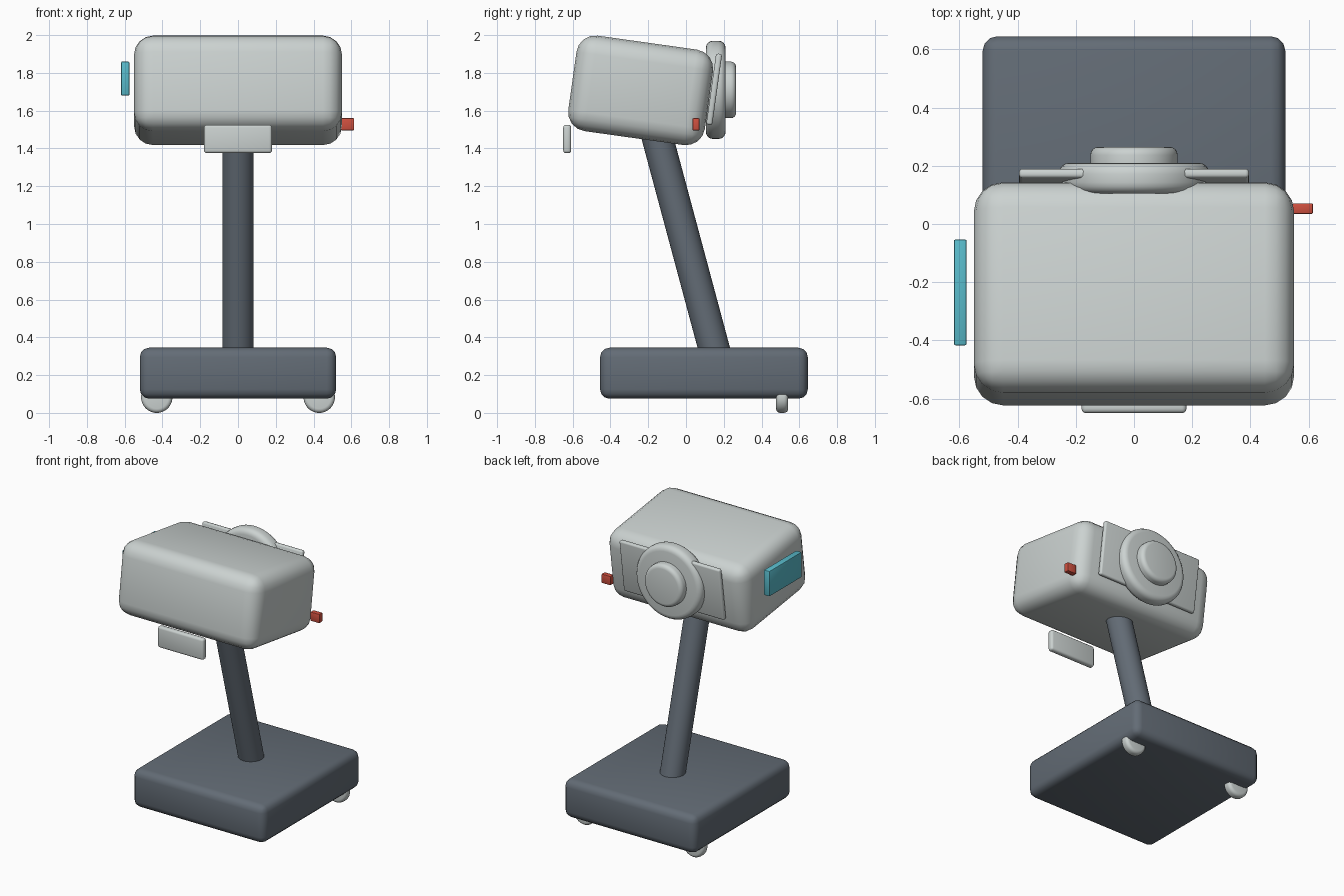
import bpy, math
from mathutils import Vector

if "Cube" in bpy.data.objects:
    bpy.data.objects.remove(bpy.data.objects["Cube"])


def material(name, color):
    m = bpy.data.materials.new(name)
    m.diffuse_color = (*color, 1)
    m.use_nodes = True
    m.node_tree.nodes["Principled BSDF"].inputs["Base Color"].default_value = m.diffuse_color
    return m


LIGHT = material("light_grey", (0.60, 0.645, 0.635))
DARK = material("slate_grey", (0.125, 0.15, 0.18))
CYAN = material("cyan", (0.10, 0.50, 0.60))
RED = material("red", (0.62, 0.08, 0.05))
HEAD_TILT = math.radians(-8)


def finish(ob, name, mat, bevel, segments):
    """Name, colour, round the edges and smooth the active object."""
    ob.name = name
    ob.data.materials.append(mat)
    bpy.ops.object.transform_apply(location=False, rotation=False, scale=True)
    if bevel:
        mod = ob.modifiers.new("rounded_edges", 'BEVEL')
        mod.width = bevel
        mod.segments = segments
        mod.limit_method = 'ANGLE'
        mod.angle_limit = math.radians(40)
        bpy.ops.object.modifier_apply(modifier=mod.name)
    bpy.ops.object.shade_smooth_by_angle(angle=math.radians(40))
    return ob


def box(name, center, size, mat, bevel, tilt=0, segments=3):
    bpy.ops.mesh.primitive_cube_add(size=1, location=center, rotation=(tilt, 0, 0))
    ob = bpy.context.object
    ob.scale = size
    return finish(ob, name, mat, bevel, segments)


def rod(name, start, end, radius, mat, bevel=0, segments=4, sides=48):
    a, b = Vector(start), Vector(end)
    bpy.ops.mesh.primitive_cylinder_add(
        vertices=sides, radius=radius, depth=(b - a).length, location=(a + b) / 2,
        rotation=(b - a).to_track_quat('Z', 'Y').to_euler())
    return finish(bpy.context.object, name, mat, bevel, segments)


# Base slab and its two rear wheels
box("base", (0, 0.095, 0.21), (1.04, 1.10, 0.27), DARK, 0.05)
for side, x in (("left", -0.43), ("right", 0.43)):
    rod(side + "_wheel", (x, 0.477, 0.083), (x, 0.541, 0.083), 0.083, LIGHT, 0.022)

# Leaning neck, buried in the base and the head
rod("neck", (0, 0.186, 0.20), (0, -0.203, 1.65), 0.083, DARK)

# Tilted head
box("head", (0, -0.24, 1.7075), (1.10, 0.73, 0.51), LIGHT, 0.10, HEAD_TILT, 4)

# Back plate with the stepped round hub
box("back_plate", (0, 0.149, 1.713), (0.79, 0.032, 0.38), LIGHT, 0.012, HEAD_TILT)
rod("hub_disc", (0, 0.105, 1.71), (0, 0.21, 1.71), 0.26, LIGHT, 0.038)
rod("hub_cap", (0, 0.15, 1.71), (0, 0.265, 1.71), 0.15, LIGHT, 0.028)

# Front flap, side screen and side button
box("front_flap", (0, -0.629, 1.45), (0.36, 0.042, 0.15), LIGHT, 0.015)
box("side_screen", (-0.597, -0.235, 1.77), (0.044, 0.364, 0.18), CYAN, 0.006, segments=2)
box("side_button", (0.58, 0.053, 1.528), (0.07, 0.036, 0.064), RED, 0.004, segments=2)
